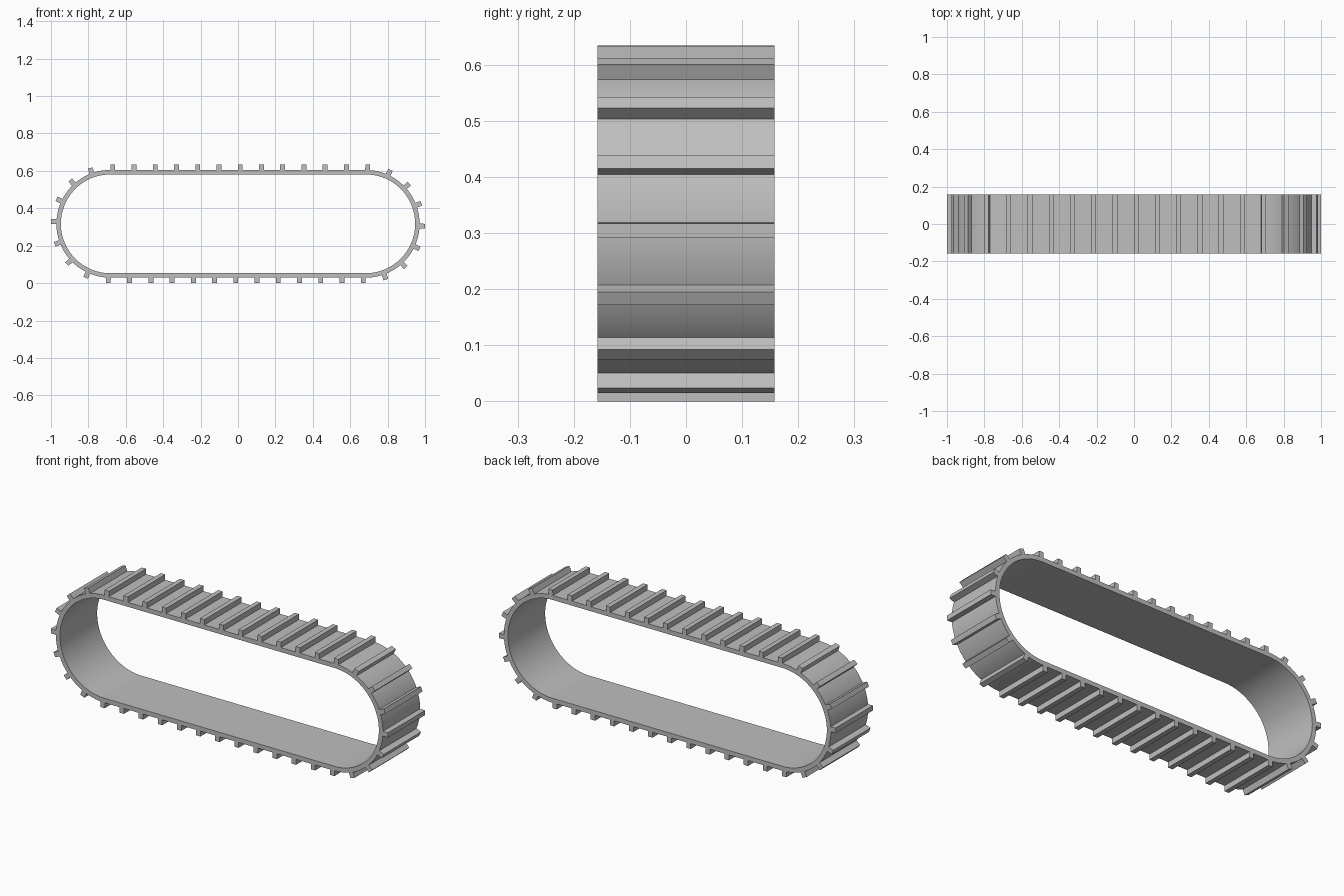
import bpy, bmesh
from math import pi, sin, cos
from mathutils import Matrix, Vector

if "Cube" in bpy.data.objects:
    bpy.data.objects.remove(bpy.data.objects["Cube"])

HALF = 0.683         # half length of the straight runs
R_IN, R_OUT, R_TIP = 0.264, 0.288, 0.317
WIDTH = 0.316
BARS, BAR_W = 40, 0.026
START = 0.693        # x of the first bar on the top run
SEGS = 48            # steps per rounded end

rubber = bpy.data.materials.new("grey")
rubber.use_nodes = True
grey = (0.52, 0.52, 0.52, 1)
rubber.diffuse_color = grey
rubber.node_tree.nodes["Principled BSDF"].inputs["Base Color"].default_value = grey


def finish(name, bm):
    bmesh.ops.recalc_face_normals(bm, faces=bm.faces)
    mesh = bpy.data.meshes.new(name)
    bm.to_mesh(mesh)
    bm.free()
    mesh.materials.append(rubber)
    obj = bpy.data.objects.new(name, mesh)
    bpy.context.collection.objects.link(obj)
    return obj


def loop_point(s):
    """Centre of curvature and clockwise angle from up, at distance s from mid top."""
    arc = pi * R_OUT
    s %= 4 * HALF + 2 * arc
    if s < HALF:
        return s, 0
    if s < HALF + arc:
        return HALF, (s - HALF) / R_OUT
    if s < 3 * HALF + arc:
        return 2 * HALF + arc - s, pi
    if s < 3 * HALF + 2 * arc:
        return -HALF, pi + (s - 3 * HALF - arc) / R_OUT
    return s - 4 * HALF - 2 * arc, 0


# Belt: a stadium ring with a rectangular section
bm = bmesh.new()
path = [(HALF if a <= SEGS else -HALF, (a if a <= SEGS else a - 1) * pi / SEGS)
        for a in range(2 * SEGS + 2)]
rings = []
for cx, ang in path:
    rings.append([bm.verts.new((cx + r * sin(ang), y * WIDTH / 2, R_TIP + r * cos(ang)))
                  for r, y in ((R_IN, -1), (R_OUT, -1), (R_OUT, 1), (R_IN, 1))])
for i, ring in enumerate(rings):
    nxt = rings[(i + 1) % len(rings)]
    for j in range(4):
        k = (j + 1) % 4
        bm.faces.new((ring[j], ring[k], nxt[k], nxt[j]))
belt = finish("track_belt", bm)
bpy.context.view_layer.objects.active = belt
belt.select_set(True)
bpy.ops.object.shade_smooth_by_angle(angle=pi / 6)
belt.select_set(False)

# Grip bars: boxes spaced evenly around the outside of the belt
bm = bmesh.new()
pitch = (4 * HALF + 2 * pi * R_OUT) / BARS
base = R_OUT - 0.002
for i in range(BARS):
    cx, ang = loop_point(START + i * pitch)
    place = (Matrix.Translation((cx, 0, R_TIP)) @ Matrix.Rotation(ang, 4, "Y")
             @ Matrix.Translation((0, 0, (base + R_TIP) / 2))
             @ Matrix.Diagonal(Vector((BAR_W, WIDTH, R_TIP - base, 1))))
    bmesh.ops.create_cube(bm, size=1, matrix=place)
finish("grip_bars", bm)
